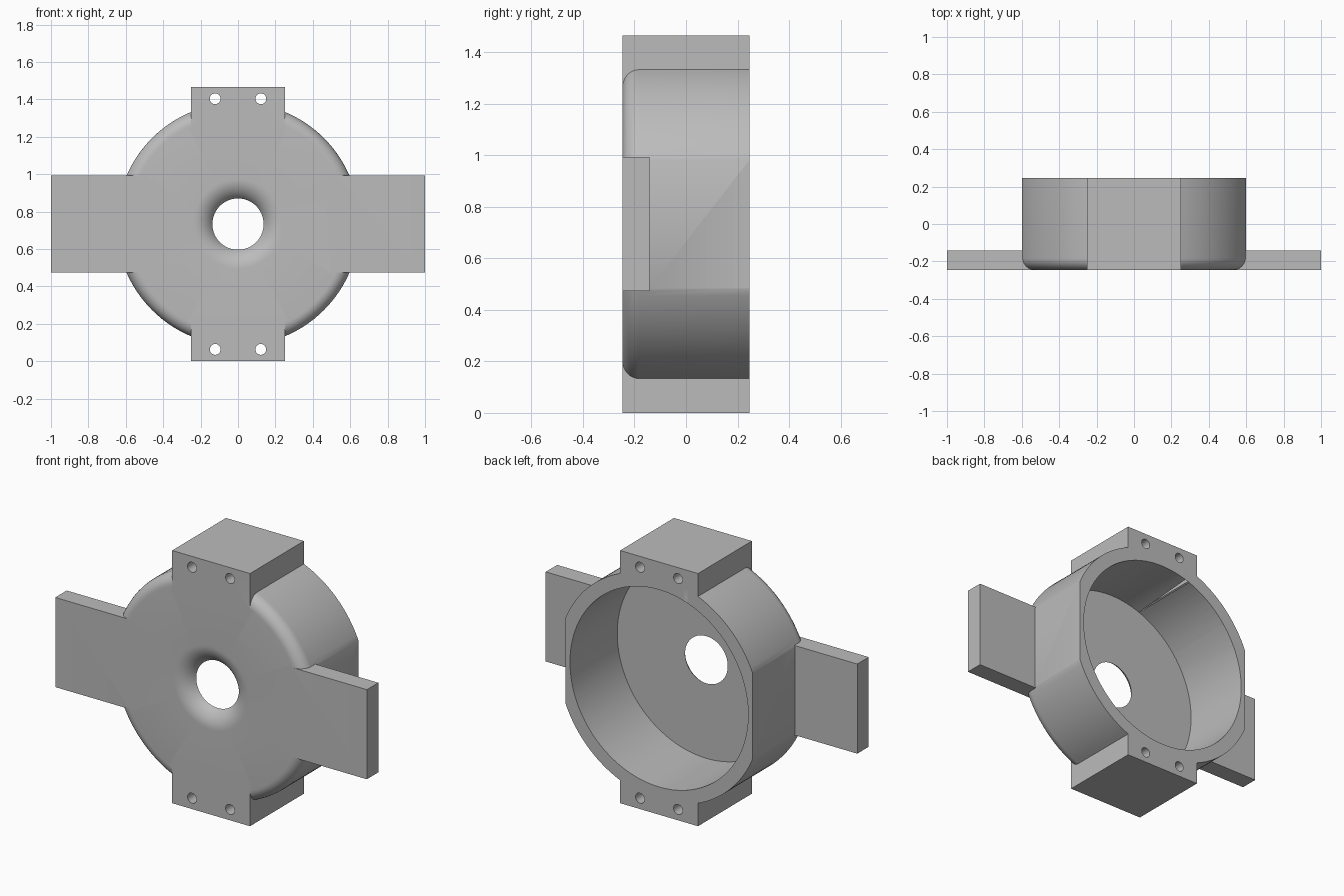
import bpy, bmesh, math
from mathutils import Matrix

cube = bpy.data.objects.get("Cube")
if cube:
    bpy.data.objects.remove(cube, do_unlink=True)

MID = 0.733            # height of the bore axis
FRONT, BACK = -0.247, 0.247
FLOOR = -0.187         # inner face of the front wall
OUTER, BORE, HOLE = 0.65, 0.572, 0.137

grey = bpy.data.materials.new("plain grey")
grey.use_nodes = True
colour = (0.5, 0.5, 0.5, 1)
grey.diffuse_color = colour
grey.node_tree.nodes["Principled BSDF"].inputs["Base Color"].default_value = colour


def finish(name, bm):
    bmesh.ops.recalc_face_normals(bm, faces=bm.faces[:])
    mesh = bpy.data.meshes.new(name)
    bm.to_mesh(mesh)
    bm.free()
    mesh.materials.append(grey)
    obj = bpy.data.objects.new(name, mesh)
    bpy.context.collection.objects.link(obj)
    return obj


def box(name, x0, x1, y0, y1, z0, z1):
    bm = bmesh.new()
    bmesh.ops.create_cube(bm, size=1)
    bmesh.ops.scale(bm, vec=(x1 - x0, y1 - y0, z1 - z0), verts=bm.verts)
    bmesh.ops.translate(bm, vec=((x0 + x1) / 2, (y0 + y1) / 2, (z0 + z1) / 2), verts=bm.verts)
    return finish(name, bm)


def cylinder(name, x, z, radius, y0, y1, sides):
    bm = bmesh.new()
    bmesh.ops.create_cone(bm, cap_ends=True, segments=sides, radius1=radius,
                          radius2=radius, depth=y1 - y0)
    bmesh.ops.rotate(bm, matrix=Matrix.Rotation(math.pi / 2, 3, 'X'), verts=bm.verts)
    bmesh.ops.translate(bm, vec=(x, (y0 + y1) / 2, z), verts=bm.verts)
    return finish(name, bm)


def lathe(name, profile, sides):
    """Revolve a closed (radius, y) profile about the bore axis."""
    bm = bmesh.new()
    rings = []
    for i in range(sides):
        a = 2 * math.pi * i / sides
        rings.append([bm.verts.new((r * math.cos(a), y, MID + r * math.sin(a)))
                      for r, y in profile])
    n = len(profile)
    for i in range(sides):
        a, b = rings[i], rings[(i + 1) % sides]
        for j in range(n):
            k = (j + 1) % n
            bm.faces.new((a[j], a[k], b[k], b[j]))
    return finish(name, bm)


def combine(target, tool, operation):
    mod = target.modifiers.new("cut", 'BOOLEAN')
    mod.operation = operation
    mod.solver = 'EXACT'
    mod.object = tool
    bpy.context.view_layer.objects.active = target
    bpy.ops.object.modifier_apply(modifier=mod.name)
    bpy.data.objects.remove(tool, do_unlink=True)


# Round housing: rounded front rim and a flared centre hole
round_r, flare_r = 0.065, 0.12
profile = [(HOLE, BACK), (OUTER, BACK)]
for i in range(9):
    t = math.pi / 2 * i / 8
    profile.append((OUTER - round_r + round_r * math.cos(t),
                    FRONT + round_r - round_r * math.sin(t)))
sweep = math.acos(1 - (FLOOR - FRONT) / flare_r)
mouth = HOLE + flare_r * math.sin(sweep)
for i in range(11):
    t = sweep * i / 10
    profile.append((mouth - flare_r * math.sin(t), FRONT + flare_r * (1 - math.cos(t))))
housing = lathe("housing", profile, 128)

# Flat sides
combine(housing, box("side_trim", -0.6, 0.6, -1, 1, -1, 2), 'INTERSECT')

# Mounting blocks above and below, arms left and right
combine(housing, box("top_block", -0.25, 0.25, FRONT, BACK, MID + 0.5, 2 * MID), 'UNION')
combine(housing, box("bottom_block", -0.25, 0.25, FRONT, BACK, 0, MID - 0.5), 'UNION')
for s in (-1, 1):
    x0, x1 = sorted((s * 0.5, s))
    combine(housing, box("arm", x0, x1, FRONT, -0.142, MID - 0.26, MID + 0.26), 'UNION')

# Bore open to the back, and screw holes through the blocks
combine(housing, cylinder("bore", 0, MID, BORE, FLOOR, 1, 128), 'DIFFERENCE')
for x in (-0.122, 0.122):
    for z in (0.063, 2 * MID - 0.063):
        combine(housing, cylinder("screw_hole", x, z, 0.029, -1, 1, 24), 'DIFFERENCE')

bpy.ops.object.select_all(action='DESELECT')
housing.select_set(True)
bpy.context.view_layer.objects.active = housing
bpy.ops.object.shade_smooth_by_angle(angle=math.radians(25))
